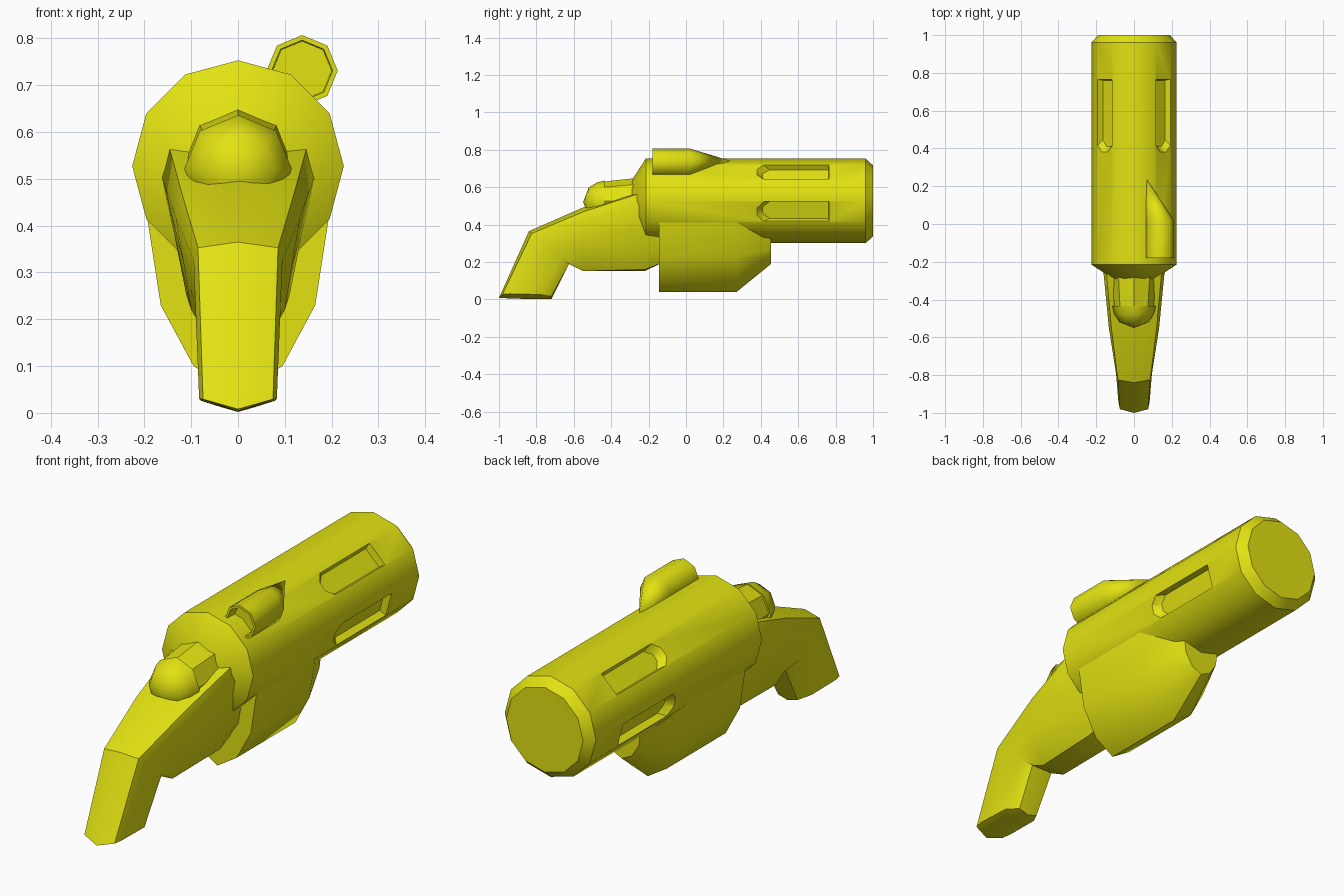
import bpy, bmesh, math

if "Cube" in bpy.data.objects:
    bpy.data.objects.remove(bpy.data.objects["Cube"])

yellow = bpy.data.materials.new("yellow")
yellow.diffuse_color = (0.76, 0.76, 0.006, 1)
yellow.use_nodes = True
yellow.node_tree.nodes["Principled BSDF"].inputs["Base Color"].default_value = yellow.diffuse_color


def loft(name, rings):
    """Skin equal-sized rings; a one-point ring closes to a tip."""
    bm = bmesh.new()
    vs = [[bm.verts.new(p) for p in r] for r in rings]
    for a, b in zip(vs, vs[1:]):
        n = max(len(a), len(b))
        for i in range(n):
            j = (i + 1) % n
            if len(a) == 1:
                bm.faces.new((a[0], b[j], b[i]))
            elif len(b) == 1:
                bm.faces.new((a[i], a[j], b[0]))
            else:
                bm.faces.new((a[i], a[j], b[j], b[i]))
    for r in (vs[0], vs[-1]):
        if len(r) > 1:
            bm.faces.new(r)
    bmesh.ops.recalc_face_normals(bm, faces=bm.faces)
    me = bpy.data.meshes.new(name)
    bm.to_mesh(me)
    bm.free()
    me.materials.append(yellow)
    ob = bpy.data.objects.new(name, me)
    bpy.context.collection.objects.link(ob)
    return ob


def activate(ob):
    bpy.ops.object.select_all(action='DESELECT')
    ob.select_set(True)
    bpy.context.view_layer.objects.active = ob


def smooth(ob, deg=40):
    activate(ob)
    bpy.ops.object.shade_smooth_by_angle(angle=math.radians(deg))


def circle(n, r, y, x=0, z=0.527):
    if r == 0:
        return [(x, y, z)]
    return [(x + r * math.sin(2 * math.pi * i / n), y,
             z + r * math.cos(2 * math.pi * i / n)) for i in range(n)]


def mirrored(half):
    """Half outline from the centre top to the centre bottom, closed by mirroring."""
    return half + [(-x, y, z) for x, y, z in reversed(half) if x > 1e-5]


# Barrel with chamfered muzzle and rear cone
barrel = loft("barrel", [circle(12, r, y) for r, y in
                         [(0.11, -0.29), (0.226, -0.215), (0.226, 0.96), (0.19, 1.0)]])

# Four slots cut into the barrel flanks
outline = [(-0.02, 0.38), (0.02, 0.38), (0.054, 0.415), (0.054, 0.765),
           (-0.054, 0.765), (-0.054, 0.415)]
for deg in (45, 105, -45, -105):
    a = math.radians(deg)
    s, c = math.sin(a), math.cos(a)

    def layer(d, k, start, end):
        pts = []
        for t, y in outline:
            y += start if y < 0.5 else -end
            pts.append((d * s + k * t * c, y, 0.527 + d * c - k * t * s))
        return pts
    cutter = loft("slot_cutter", [layer(0.188, 0.85, 0.03, 0.004),
                                  layer(0.2183, 1, 0, 0), layer(0.27, 1, 0, 0)])
    cutter.hide_render = True
    mod = barrel.modifiers.new("slot", 'BOOLEAN')
    mod.operation = 'DIFFERENCE'
    mod.solver = 'EXACT'
    mod.object = cutter
    activate(barrel)
    bpy.ops.object.modifier_apply(modifier="slot")
    bpy.data.objects.remove(cutter)
smooth(barrel)

# Hub and rounded knob behind the barrel
smooth(loft("rear_hub", [circle(8, 0.118, -0.25, z=0.533), circle(8, 0.104, -0.45, z=0.525)]))
smooth(loft("rear_knob", [circle(8, r, y, z=0.521) for r, y in
                          [(0.115, -0.435), (0.105, -0.475), (0.078, -0.52), (0, -0.55)]]), 50)


# Curved grip: top point, bottom point, upper and lower half width per section
def grip_ring(t, b, w, wl, lift=0):
    half = []
    for f, x in [(0, 0), (0.07, w * 0.9), (0.22, w), (0.5, (w + wl) / 2),
                 (0.8, wl), (1, wl * 0.6), (1, 0)]:
        half.append((x, t[0] + (b[0] - t[0]) * f,
                     t[1] + (b[1] - t[1]) * f + lift * x / w))
    return mirrored(half)


smooth(loft("grip", [
    [(0, -0.86, 0.003)],
    grip_ring((-1.0, 0.008), (-0.72, 0.002), 0.083, 0.08, 0.024),
    grip_ring((-0.84, 0.365), (-0.625, 0.19), 0.095, 0.09),
    grip_ring((-0.55, 0.492), (-0.55, 0.152), 0.133, 0.1),
    grip_ring((-0.262, 0.575), (-0.22, 0.152), 0.162, 0.11, 0.02),
    grip_ring((-0.1, 0.5), (-0.13, 0.195), 0.13, 0.1)]))


# Keel-shaped housing under the barrel
def keel_ring(y, pts):
    return mirrored([(x, y, z) for x, z in pts])


body = [(0, 0.45), (0.196, 0.43), (0.165, 0.23), (0.095, 0.1), (0, 0.04)]
nose = [(0, 0.37), (0.095, 0.35), (0.085, 0.27), (0.05, 0.215), (0, 0.19)]
smooth(loft("lower_housing", [keel_ring(-0.145, body), keel_ring(0.27, body),
                              keel_ring(0.455, nose)]))

# Offset sight pod with recessed eyepiece, tapering into the barrel
sx, sz = 0.137, 0.731
smooth(loft("sight_pod", [
    circle(8, 0.063, -0.13, sx, sz), circle(8, 0.065, -0.18, sx, sz),
    circle(8, 0.076, -0.18, sx, sz), circle(8, 0.076, 0.02, sx, sz),
    [(0.068, 0.235, 0.742)]]), 46)
